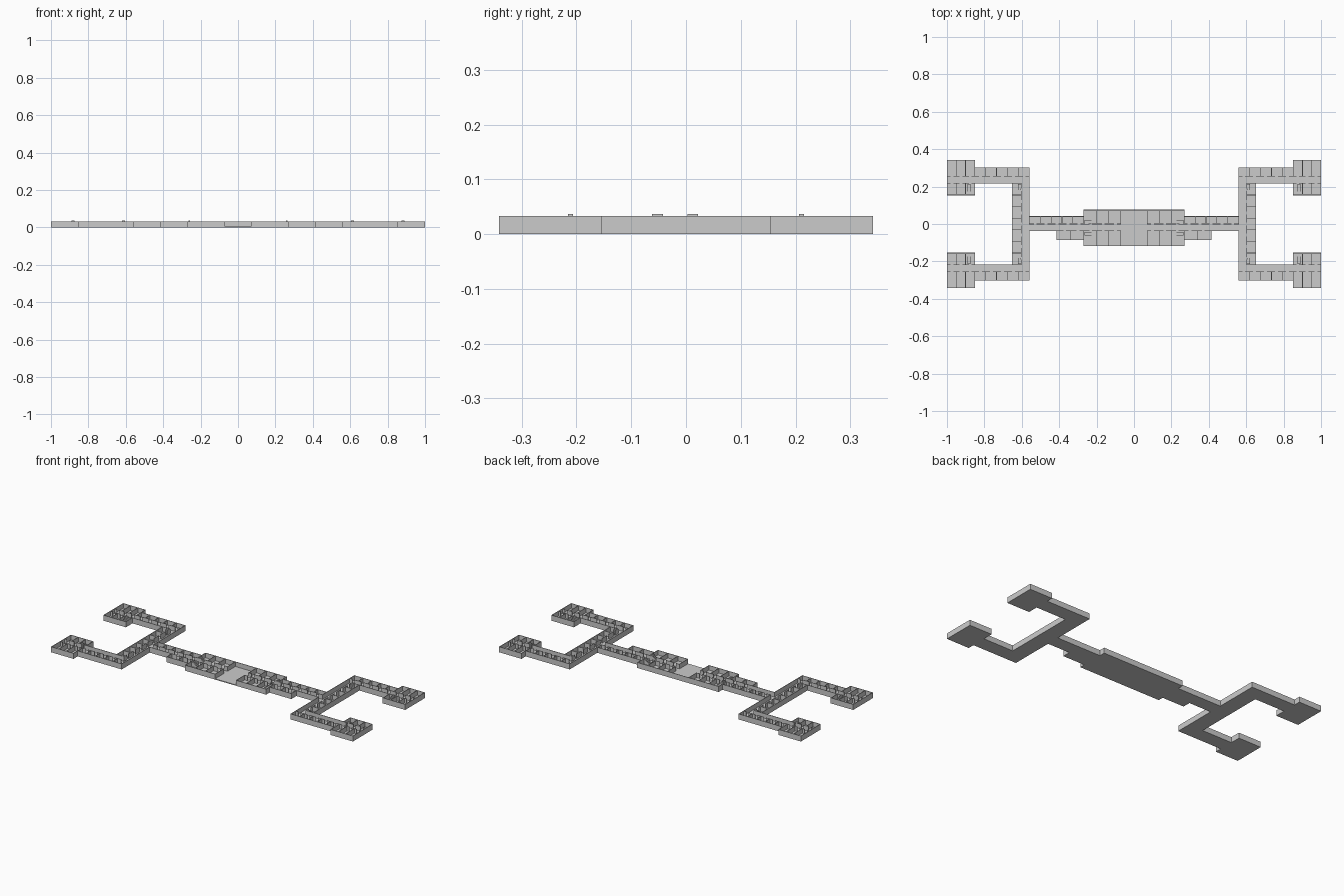
import bpy, bmesh
from mathutils import Matrix, Vector

cube = bpy.data.objects.get("Cube")
if cube:
    bpy.data.objects.remove(cube, do_unlink=True)

T, SLAB, TOP, STAIR_TOP = 0.003, 0.005, 0.033, 0.037
DOOR = 0.018

grey = bpy.data.materials.new("plain grey")
grey.use_nodes = True
grey.diffuse_color = (0.6, 0.6, 0.6, 1)
grey.node_tree.nodes["Principled BSDF"].inputs["Base Color"].default_value = grey.diffuse_color


def box(bm, x0, x1, y0, y1, z0, z1):
    size = Vector((x1 - x0, y1 - y0, z1 - z0))
    mid = Vector((x0 + x1, y0 + y1, z0 + z1)) / 2
    bmesh.ops.create_cube(bm, size=1, matrix=Matrix.Translation(mid) @ Matrix.Diagonal(size).to_4x4())


def slab(bm, x0, x1, y0, y1):
    h = T / 2
    box(bm, x0 - h, x1 + h, y0 - h, y1 + h, 0, SLAB)


def wall(bm, a, b):
    """Straight wall between two plan points."""
    h = T / 2
    box(bm, min(a[0], b[0]) - h, max(a[0], b[0]) + h,
        min(a[1], b[1]) - h, max(a[1], b[1]) + h, 0, TOP)


def outline(bm, points):
    for a, b in zip(points, points[1:]):
        wall(bm, a, b)


def room_row(bm, stops, door_line, far_line, along_x=True):
    """Corridor wall with one doorway per room, plus the dividers."""
    def pt(s, t):
        return (s, t) if along_x else (t, s)
    for s0, s1 in zip(stops, stops[1:]):
        door = s0 + (s1 - s0) * 0.3
        wall(bm, pt(s0, door_line), pt(door, door_line))
        wall(bm, pt(door + DOOR, door_line), pt(s1, door_line))
    for s in stops:
        wall(bm, pt(s, door_line), pt(s, far_line))


def stairs(bm, x0, x1, y0, y1, along_x, steps=6):
    """Solid flight that climbs towards +x or +y."""
    for i in range(steps):
        f = i / steps
        z = SLAB + (STAIR_TOP - SLAB) * (i + 1) / steps
        if along_x:
            box(bm, x0 + (x1 - x0) * f, x1, y0, y1, SLAB, z)
        else:
            box(bm, x0, x1, y0 + (y1 - y0) * f, y1, SLAB, z)


def finish(bm, name, mirror_y=False):
    mesh = bpy.data.meshes.new(name)
    bm.to_mesh(mesh)
    bm.free()
    mesh.materials.append(grey)
    ob = bpy.data.objects.new(name, mesh)
    bpy.context.collection.objects.link(ob)
    mod = ob.modifiers.new("mirror", "MIRROR")
    mod.use_axis = (True, mirror_y, False)
    mod.use_mirror_merge = False


def spread(a, b, n):
    return [a + (b - a) * i / n for i in range(n + 1)]


# Plan lines
COURT, HALL, ANNEX, LINK, BAR, ARM, END = 0.07, 0.268, 0.412, 0.56, 0.652, 0.852, 0.9985
BACK, FRONT = 0.075, -0.117
COR_B, COR_F = 0.0, -0.037          # main corridor
BAR_DOOR = 0.603
ARM_IN, ARM_DOOR, ARM_OUT = 0.217, 0.256, 0.301
END_IN, END_OUT = 0.155, 0.34

# Floors
bm = bmesh.new()
slab(bm, 0, HALL, FRONT, BACK)
slab(bm, HALL, LINK, COR_F, 0.04)
slab(bm, HALL, ANNEX, -0.085, COR_F)
finish(bm, "main_floor")

bm = bmesh.new()
slab(bm, LINK, BAR, 0, ARM_IN)
slab(bm, LINK, ARM, ARM_IN, ARM_OUT)
slab(bm, ARM, END, END_IN, END_OUT)
finish(bm, "wing_floor", True)

# Central hall and link, open at the front court
bm = bmesh.new()
outline(bm, [(0, BACK), (HALL, BACK), (HALL, 0.04), (LINK, 0.04)])
outline(bm, [(COURT, FRONT), (HALL, FRONT), (HALL, -0.085), (ANNEX, -0.085),
             (ANNEX, COR_F), (LINK, COR_F)])
finish(bm, "main_outer_walls")

bm = bmesh.new()
room_row(bm, spread(COURT, HALL, 3), COR_B, BACK)
room_row(bm, spread(COURT, HALL, 3), COR_F, FRONT)
room_row(bm, spread(HALL, LINK, 5)[:-1] + [LINK], COR_B, 0.04)
room_row(bm, spread(HALL, ANNEX, 2), COR_F, -0.085)
finish(bm, "main_room_walls")

bm = bmesh.new()
stairs(bm, 0.22, 0.264, 0.003, 0.022, True)
stairs(bm, 0.22, 0.264, -0.062, -0.042, True)
finish(bm, "main_stairs")

# Cross bar, arms and end blocks
bm = bmesh.new()
outline(bm, [(LINK, 0.04), (LINK, ARM_OUT), (ARM, ARM_OUT), (ARM, END_OUT), (END, END_OUT),
             (END, END_IN), (ARM, END_IN), (ARM, ARM_IN), (BAR, ARM_IN), (BAR, 0)])
finish(bm, "wing_outer_walls", True)

bm = bmesh.new()
room_row(bm, [0.031, 0.093, 0.155, ARM_IN], BAR_DOOR, BAR, along_x=False)
wall(bm, (BAR_DOOR, 0.009), (BAR_DOOR, 0.031))
room_row(bm, spread(LINK, ARM, 5), ARM_DOOR, ARM_OUT)
room_row(bm, spread(ARM, END, 3), ARM_DOOR, END_OUT)
room_row(bm, spread(ARM, END, 3), ARM_IN, END_IN)
finish(bm, "wing_room_walls", True)

bm = bmesh.new()
stairs(bm, 0.605, 0.62, 0.175, 0.215, False)
stairs(bm, 0.875, 0.89, 0.165, 0.215, False)
finish(bm, "wing_stairs", True)
